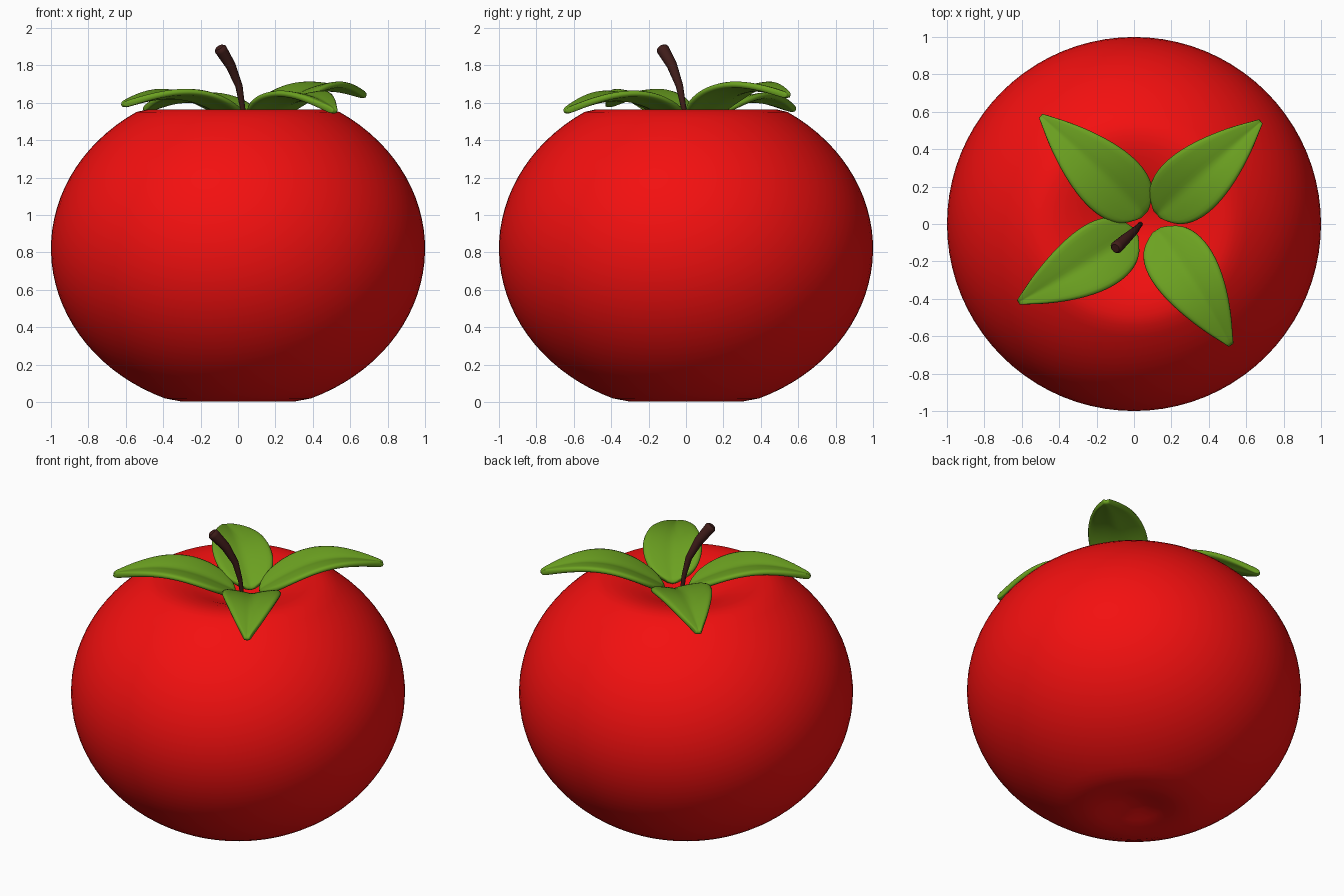
import bpy, bmesh, math
from mathutils import Vector

if "Cube" in bpy.data.objects:
    bpy.data.objects.remove(bpy.data.objects["Cube"])


def material(name, rgb):
    m = bpy.data.materials.new(name)
    m.diffuse_color = (*rgb, 1)
    m.use_nodes = True
    m.node_tree.nodes["Principled BSDF"].inputs["Base Color"].default_value = m.diffuse_color
    return m


RED = material("red", (0.9, 0.005, 0.005))
GREEN = material("green", (0.15, 0.36, 0.015))
BROWN = material("brown", (0.05, 0.012, 0.01))


def add_object(name, bm, mat):
    bmesh.ops.recalc_face_normals(bm, faces=bm.faces)
    for f in bm.faces:
        f.smooth = True
    me = bpy.data.meshes.new(name)
    bm.to_mesh(me)
    bm.free()
    me.materials.append(mat)
    ob = bpy.data.objects.new(name, me)
    bpy.context.collection.objects.link(ob)
    return ob


# Fruit body: squashed round profile with a dimple at each pole, spun round z
profile = [(0, 0.055), (0.08, 0.045), (0.16, 0.022), (0.24, 0.004), (0.30, 0.002)]
for i in range(33):
    t = math.radians(-67 + i * 124 / 32)
    profile.append((math.cos(t), 0.82 + 0.87 * math.sin(t)))
profile += [(0.49, 1.563), (0.43, 1.562), (0.36, 1.55), (0.27, 1.522),
            (0.18, 1.485), (0.09, 1.45), (0, 1.435)]
bm = bmesh.new()
vs = [bm.verts.new((r, 0, z)) for r, z in profile]
edges = [bm.edges.new(p) for p in zip(vs, vs[1:])]
bmesh.ops.spin(bm, geom=vs + edges, cent=(0, 0, 0), axis=(0, 0, 1),
               angle=2 * math.pi, steps=80, use_merge=True)
bmesh.ops.remove_doubles(bm, verts=bm.verts, dist=1e-4)
add_object("fruit_body", bm, RED)


# Leaf: arched blade with a central crease, rounded base and pointed tip
def leaf(name, base, tip, arch, bend):
    base, tip = Vector(base), Vector(tip)
    along = (tip - base).to_2d().normalized()
    side = Vector((-along.y, along.x, 0))
    n, cols = 16, 8
    bm = bmesh.new()
    rows = []
    for i in range(n + 1):
        u = i / n
        mid = base.lerp(tip, u) + side * bend * math.sin(math.pi * u)
        mid.z += arch * math.sin(math.pi * u)
        s = max(0.0, math.sin(math.pi * u ** 0.6))
        w = max(0.015, 0.18 * s ** 0.75)
        row = []
        for j in range(cols + 1):
            v = 2 * j / cols - 1
            lift = 0.25 * w * (abs(v) ** 0.8 - 0.25 * v * v)
            row.append(bm.verts.new(mid + side * w * v + Vector((0, 0, lift))))
        rows.append(row)
    for a, b in zip(rows, rows[1:]):
        for j in range(cols):
            bm.faces.new((a[j], a[j + 1], b[j + 1], b[j]))
    ob = add_object(name, bm, GREEN)
    thick = ob.modifiers.new("thickness", 'SOLIDIFY')
    thick.thickness = 0.035
    thick.offset = 0
    ob.modifiers.new("rounding", 'SUBSURF').levels = 1
    ob.modifiers["rounding"].render_levels = 1


leaf("leaf_back_right", (0.12, 0.05, 1.49), (0.68, 0.55, 1.635), 0.10, 0.0)
leaf("leaf_back_left", (0.06, 0.05, 1.49), (-0.50, 0.58, 1.56), 0.085, 0.0)
leaf("leaf_front_left", (0.01, -0.04, 1.49), (-0.62, -0.42, 1.585), 0.09, 0.01)
leaf("leaf_front_right", (0.12, -0.03, 1.49), (0.52, -0.65, 1.55), 0.10, 0.01)

# Stem: bent tube that widens to a blunt end
cu = bpy.data.curves.new("stem", 'CURVE')
cu.dimensions = '3D'
cu.bevel_depth = 1.0
cu.bevel_resolution = 4
cu.use_fill_caps = True
path = [(0.035, 0.0, 1.43, 0.012), (0.025, -0.012, 1.57, 0.014),
        (0.005, -0.035, 1.69, 0.020), (-0.04, -0.075, 1.80, 0.028),
        (-0.088, -0.120, 1.878, 0.034), (-0.095, -0.126, 1.888, 0.034),
        (-0.100, -0.130, 1.896, 0.024)]
sp = cu.splines.new('POLY')
sp.points.add(len(path) - 1)
for p, (x, y, z, r) in zip(sp.points, path):
    p.co = (x, y, z, 1)
    p.radius = r
sp.use_smooth = True
cu.materials.append(BROWN)
bpy.context.collection.objects.link(bpy.data.objects.new("stem", cu))
